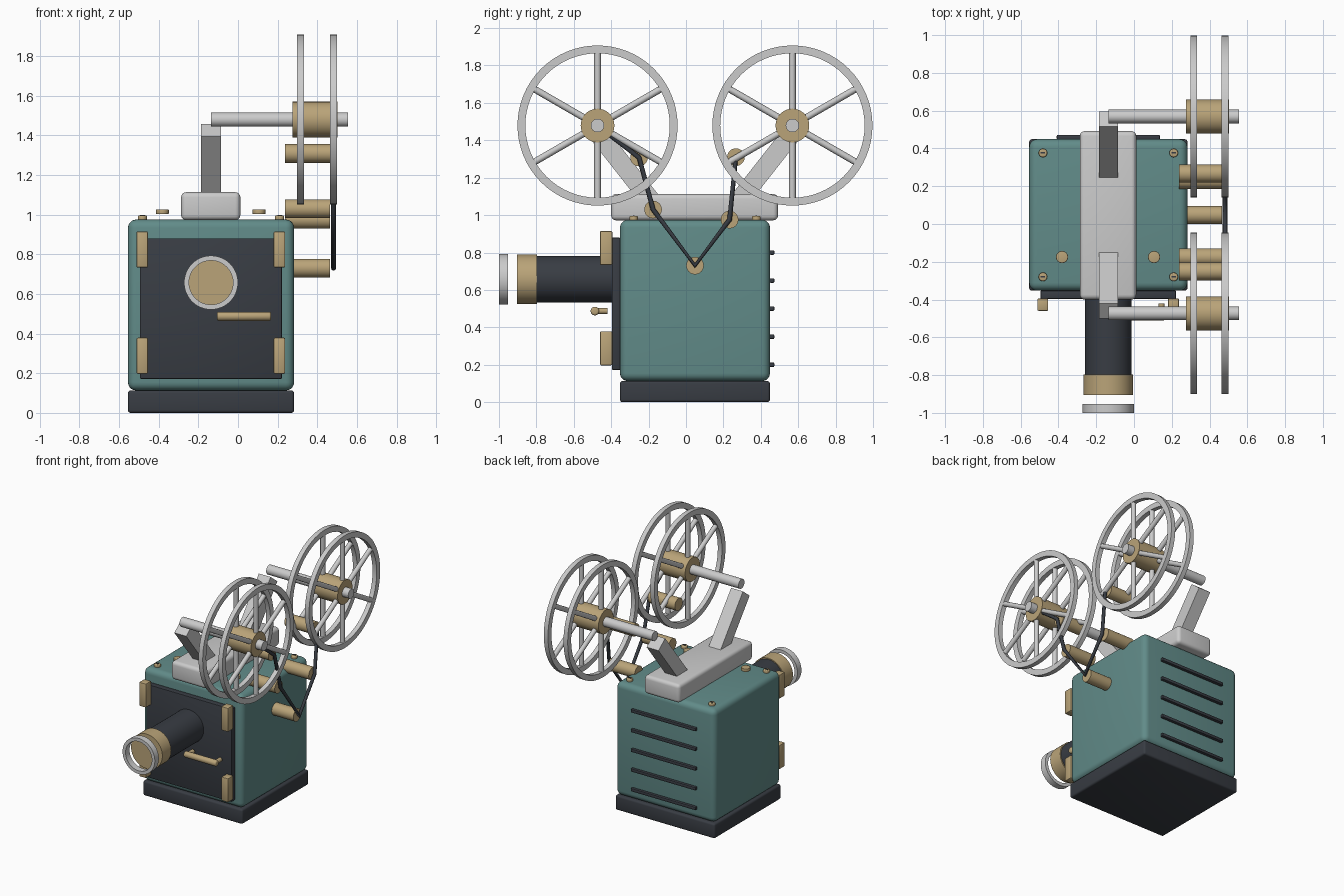
import bpy, bmesh, math
from mathutils import Matrix, Vector

if "Cube" in bpy.data.objects:
    bpy.data.objects.remove(bpy.data.objects["Cube"])


def material(name, rgb):
    m = bpy.data.materials.new(name)
    m.diffuse_color = (*rgb, 1)
    m.use_nodes = True
    m.node_tree.nodes["Principled BSDF"].inputs["Base Color"].default_value = m.diffuse_color
    return m


TEAL = material("teal_paint", (0.12, 0.26, 0.25))
DARK = material("dark_metal", (0.04, 0.046, 0.057))
BRASS = material("brass", (0.49, 0.37, 0.19))
CX, CY = -0.136, 0.048          # centre of the housing
AXES = {'X': Matrix.Rotation(math.pi / 2, 4, 'Y'),
        'Y': Matrix.Rotation(-math.pi / 2, 4, 'X'),
        'Z': Matrix.Identity(4)}


def finish(name, bm, mat=None):
    bmesh.ops.recalc_face_normals(bm, faces=bm.faces)
    me = bpy.data.meshes.new(name)
    bm.to_mesh(me)
    bm.free()
    ob = bpy.data.objects.new(name, me)
    bpy.context.collection.objects.link(ob)
    if mat:
        me.materials.append(mat)
    bpy.ops.object.select_all(action='DESELECT')
    ob.select_set(True)
    bpy.context.view_layer.objects.active = ob
    bpy.ops.object.shade_smooth_by_angle(angle=math.radians(35))
    return ob


def box(name, lo, hi, mat=None, bevel=0.0, segs=3):
    lo, hi = Vector(lo), Vector(hi)
    bm = bmesh.new()
    bmesh.ops.create_cube(bm, size=1, matrix=Matrix.Translation((lo + hi) / 2)
                          @ Matrix.Diagonal((*(hi - lo), 1)))
    if bevel:
        bmesh.ops.bevel(bm, geom=bm.edges[:], offset=bevel, segments=segs,
                        profile=0.5, affect='EDGES')
    return finish(name, bm, mat)


def rod(name, a, b, r, mat=None, sides=32, bevel=0.0):
    a, b = Vector(a), Vector(b)
    d = b - a
    bm = bmesh.new()
    bmesh.ops.create_cone(bm, cap_ends=True, segments=sides, radius1=r, radius2=r, depth=d.length,
                          matrix=Matrix.Translation((a + b) / 2)
                          @ d.to_track_quat('Z', 'Y').to_matrix().to_4x4())
    if bevel:
        rims = [e for e in bm.edges if any(len(f.verts) > 4 for f in e.link_faces)]
        bmesh.ops.bevel(bm, geom=rims, offset=bevel, segments=3, profile=0.5, affect='EDGES')
    return finish(name, bm, mat)


def tube(name, centre, axis, r_out, r_in, width, mat=None, sides=64):
    # rectangular section swept round an axis
    bm = bmesh.new()
    h = width / 2
    section = [(r_out, -h), (r_out, h), (r_in, h), (r_in, -h)]
    rings = []
    for i in range(sides):
        t = 2 * math.pi * i / sides
        rings.append([bm.verts.new((r * math.cos(t), r * math.sin(t), z)) for r, z in section])
    for i, p in enumerate(rings):
        q = rings[(i + 1) % sides]
        for k in range(4):
            bm.faces.new((p[k], q[k], q[(k + 1) % 4], p[(k + 1) % 4]))
    bm.transform(Matrix.Translation(centre) @ AXES[axis])
    return finish(name, bm, mat)


# housing, plinth and top rail
box("plinth", (-0.555, -0.353, 0), (0.283, 0.449, 0.113), DARK, 0.014)
box("housing", (-0.555, -0.353, 0.113), (0.283, 0.449, 0.975), TEAL, 0.042, 5)
box("top_rail", (-0.287, -0.40, 0.972), (0.012, 0.492, 1.113), None, 0.026, 4)

# front door, hinge blocks and handle
box("front_door", (-0.495, -0.396, 0.172), (0.222, -0.352, 0.88), DARK, 0.005, 2)
for side, x in (("left", -0.483), ("right", 0.209)):
    for level, z in (("lower", 0.288), ("upper", 0.824)):
        box(f"{side}_{level}_hinge", (x - 0.029, -0.46, z - 0.091),
            (x + 0.029, -0.394, z + 0.091), BRASS, 0.007, 2)
rod("door_handle", (-0.106, -0.487, 0.487), (0.167, -0.487, 0.487), 0.023, BRASS, 24, 0.01)
for i, x in enumerate((-0.085, 0.146)):
    rod(f"handle_post_{i}", (x, -0.487, 0.487), (x, -0.42, 0.487), 0.016, BRASS, 20)

# lens
LZ = 0.657
rod("lens_barrel", (CX, -0.80, LZ), (CX, -0.37, LZ), 0.124, DARK, 48)
rod("lens_collar", (CX, -0.904, LZ), (CX, -0.797, LZ), 0.132, BRASS, 48)
tube("lens_ring", (CX, -0.976, LZ), 'Y', 0.136, 0.111, 0.048, None, 48)

# rear vent slats
for i in range(5):
    z = 0.2 + 0.15 * i
    box(f"vent_slat_{i}", (CX - 0.273, 0.447, z - 0.012), (CX + 0.273, 0.472, z + 0.012),
        DARK, 0.005, 2)

# top screws and knobs
for i, x in enumerate((-0.482, 0.21)):
    for j, y in enumerate((-0.28, 0.376)):
        rod(f"top_screw_{i}{j}", (x, y, 0.965), (x, y, 0.995), 0.023, BRASS, 20, 0.006)
        box(f"screw_slot_{i}{j}", (x - 0.012, y - 0.004, 0.99), (x + 0.012, y + 0.004, 0.998), DARK)
for i, x in enumerate((-0.381, 0.106)):
    rod(f"top_knob_{i}", (x, -0.175, 1.002), (x, -0.175, 1.026), 0.032, BRASS, 24, 0.003)

# reel arms, shafts and spoked reels
RZ, RX = 1.479, (0.316, 0.482)
for label, s in (("front", -1), ("rear", 1)):
    y = CY + s * 0.521
    foot, tip = Vector((CX, CY + s * 0.206, 1.04)), Vector((CX, CY + s * 0.508, 1.424))
    d = tip - foot
    bm = bmesh.new()
    bmesh.ops.create_cube(bm, size=1, matrix=Matrix.Translation((foot + tip) / 2)
                          @ Matrix.Rotation(-math.atan2(d.y, d.z), 4, 'X')
                          @ Matrix.Diagonal((0.1, 0.102, d.length, 1)))
    finish(f"{label}_reel_arm", bm)
    rod(f"{label}_reel_shaft", (CX, y, RZ), (0.555, y, RZ), 0.036)
    rod(f"{label}_reel_hub", (0.276, y, RZ), (0.503, y, RZ), 0.09, BRASS, 40)
    for k, x in enumerate(RX):
        tube(f"{label}_reel_rim_{k}", (x, y, RZ), 'X', 0.428, 0.386, 0.035)
        for n in range(6):
            t = math.radians(30 + 60 * n)
            c, sn = math.cos(t), math.sin(t)
            rod(f"{label}_reel_spoke_{k}{n}", (x, y + 0.05 * c, RZ + 0.05 * sn),
                (x, y + 0.4 * c, RZ + 0.4 * sn), 0.018, None, 12)

# film guide rollers
rollers = [(-0.251, 1.308), (-0.176, 1.03), (0.048, 0.73), (0.233, 0.976), (0.267, 1.31)]
for i, (y, z) in enumerate(rollers):
    rod(f"guide_roller_{i}", (0.237, y, z), (0.465, y, z), 0.047, BRASS, 32)

# film strand threaded from reel to reel
cu = bpy.data.curves.new("film_strand", 'CURVE')
cu.dimensions = '3D'
cu.bevel_depth, cu.bevel_resolution, cu.use_fill_caps = 0.013, 2, True
path = [(CY - 0.521, RZ)] + rollers + [(CY + 0.521, RZ)]
sp = cu.splines.new('POLY')
sp.points.add(len(path) - 1)
for p, (y, z) in zip(sp.points, path):
    p.co = (0.482, y, z, 1)
cu.materials.append(DARK)
bpy.context.collection.objects.link(bpy.data.objects.new("film_strand", cu))
